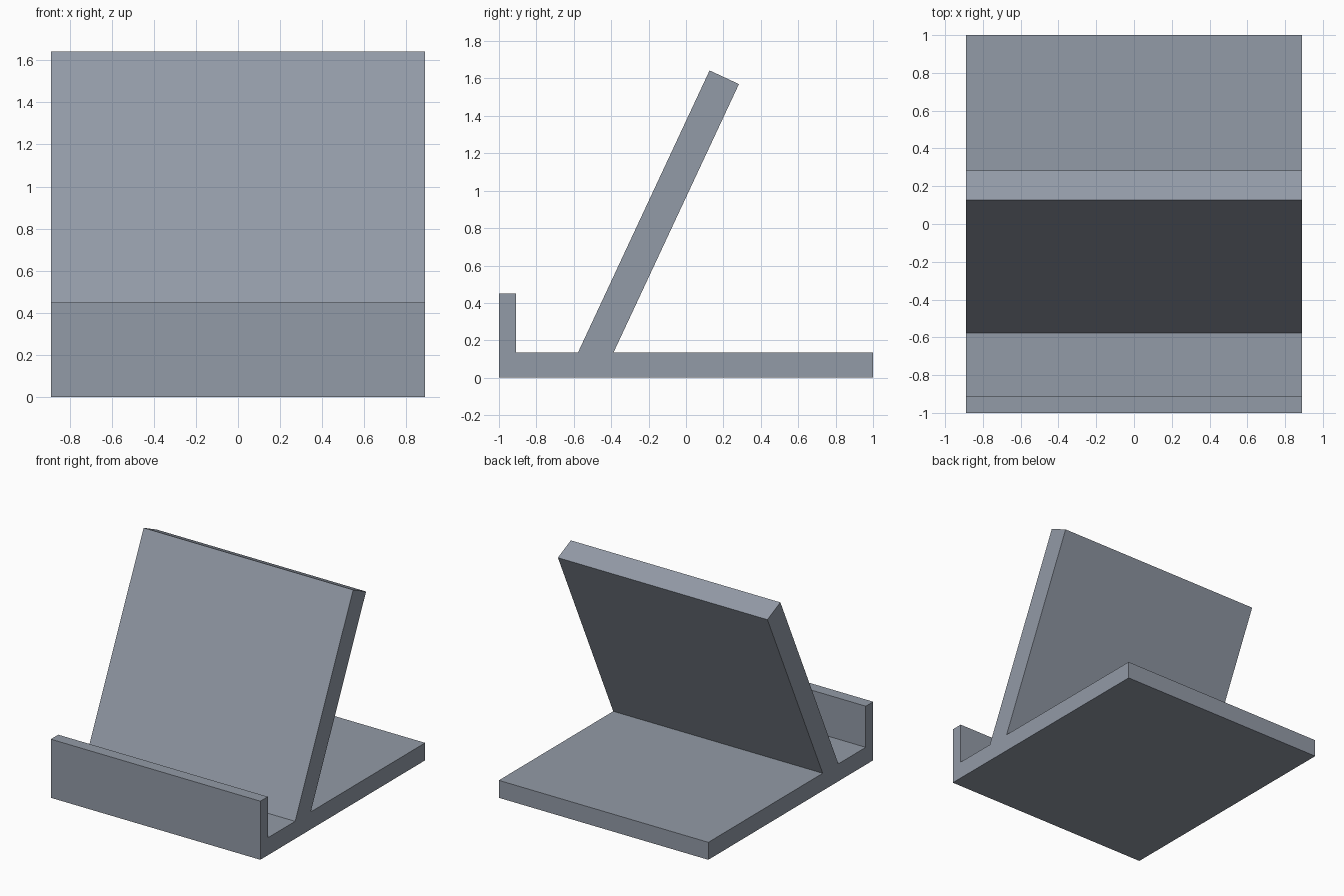
import bpy, bmesh

if "Cube" in bpy.data.objects:
    bpy.data.objects.remove(bpy.data.objects["Cube"])

HALF_WIDTH = 0.89

# Side outline (y, z): base, front lip and leaning back rest in one piece
profile = [
    (-1.0, 0.0), (1.0, 0.0), (1.0, 0.134),           # base
    (-0.388, 0.134), (0.283, 1.57), (0.126, 1.643),  # back rest
    (-0.578, 0.134), (-0.91, 0.134),                 # tray floor
    (-0.91, 0.45), (-1.0, 0.45),                     # front lip
]

grey = bpy.data.materials.new("slate_grey")
grey.diffuse_color = (0.29, 0.325, 0.385, 1.0)
grey.use_nodes = True
grey.node_tree.nodes["Principled BSDF"].inputs["Base Color"].default_value = grey.diffuse_color

# Extrude the outline across the full width
bm = bmesh.new()
face = bm.faces.new([bm.verts.new((-HALF_WIDTH, y, z)) for y, z in profile])
result = bmesh.ops.extrude_face_region(bm, geom=[face], use_keep_orig=True)
side = [v for v in result["geom"] if isinstance(v, bmesh.types.BMVert)]
bmesh.ops.translate(bm, verts=side, vec=(2 * HALF_WIDTH, 0, 0))
bmesh.ops.recalc_face_normals(bm, faces=bm.faces)

mesh = bpy.data.meshes.new("tablet_stand")
bm.to_mesh(mesh)
bm.free()
mesh.materials.append(grey)
stand = bpy.data.objects.new("tablet_stand", mesh)
bpy.context.collection.objects.link(stand)
